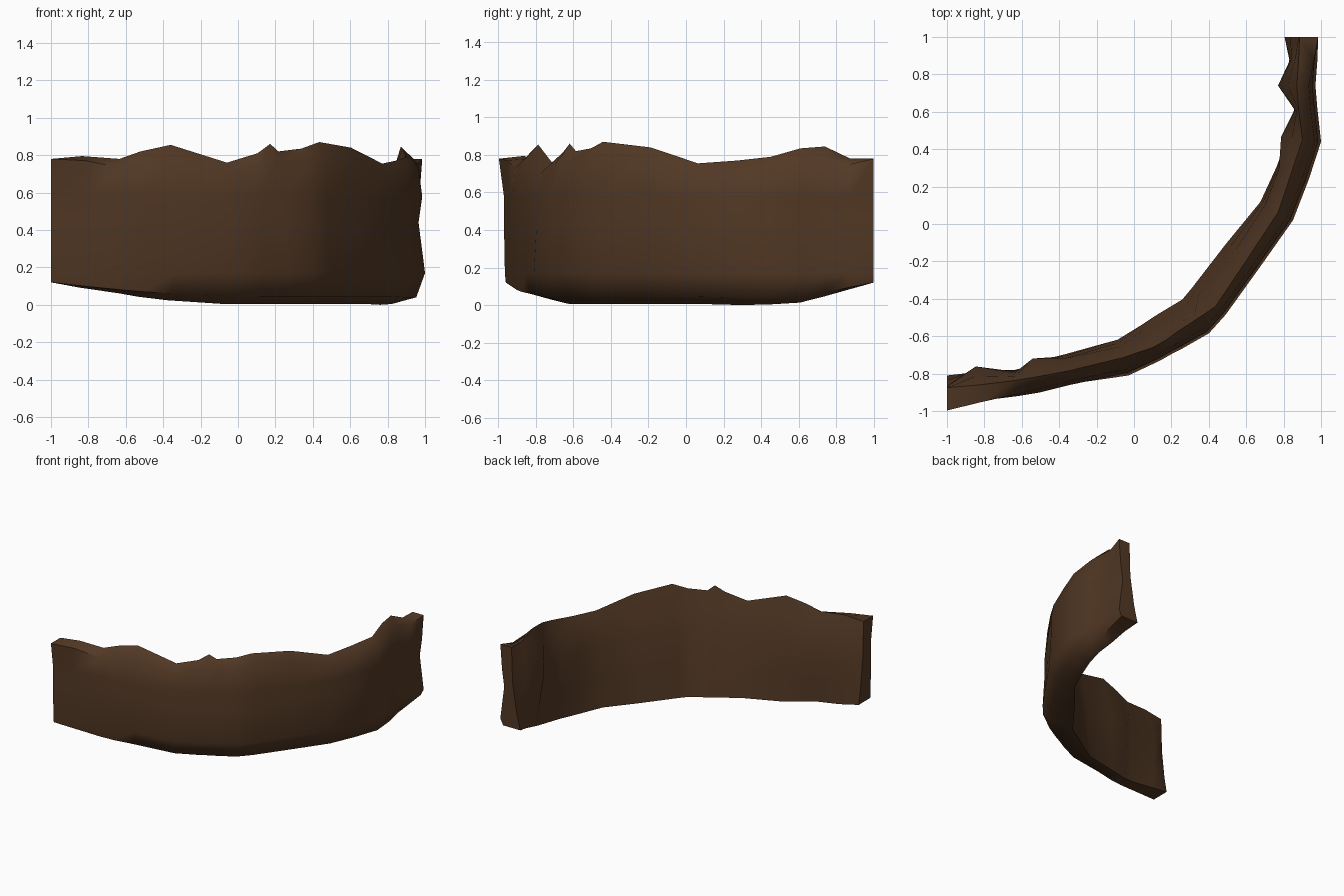
import bpy, bmesh, math
from mathutils import Vector

if "Cube" in bpy.data.objects:
    bpy.data.objects.remove(bpy.data.objects["Cube"])

# Stations along the curved bank:
# outer x, outer y, ridge offset, ridge height, inner bump offset, inner foot offset, bottom height
stations = [
    (-1.00, -0.985, .11, .780, .12, .175, .12),
    (-0.82, -0.96, .10, .795, .20, .17, .10),
    (-0.62, -0.935, .10, .780, .14, .155, .08),
    (-0.50, -0.915, .10, .820, .20, .165, .07),
    (-0.34, -0.875, .09, .855, .16, .18, .06),
    (-0.03, -0.81, .10, .760, .16, .20, .045),
    (0.14, -0.73, .08, .810, .15, .215, .045),
    (0.21, -0.69, .08, .860, .16, .22, .045),
    (0.26, -0.665, .09, .820, .17, .225, .045),
    (0.40, -0.585, .10, .835, .15, .23, .045),
    (0.49, -0.485, .07, .870, .18, .23, .045),
    (0.67, -0.235, .08, .840, .16, .22, .045),
    (0.85, 0.02, .09, .755, .17, .20, .045),
    (0.935, 0.24, .10, .770, .17, .185, .04),
    (1.00, 0.44, .10, .790, .215, .18, .04),
    (0.98, 0.62, .10, .835, .12, .125, .04),
    (0.97, 0.74, .10, .845, .20, .13, .065),
    (0.98, 0.87, .10, .780, .14, .15, .095),
    (0.985, 1.00, .10, .780, .11, .18, .12),
]
pts = [Vector((s[0], s[1])) for s in stations]
last = len(stations) - 1


def inward(i):
    """Direction from the outer face towards the hollow side."""
    if i == 0:
        return Vector((0, 1))
    if i == last:
        return Vector((-1, 0))
    t = (pts[i + 1] - pts[i - 1]).normalized()
    return Vector((-t.y, t.x))


def section(i):
    """Closed cross-section: up the outer face, over the ridge, down the inner face."""
    _, _, r, h, b, foot, zb = stations[i]
    edge = max(0, 1 - i / 2.5, 1 - (last - i) / 2)    # squarer rim near the cut ends
    low = min(1, 2 - abs(i - 9) / 4.5)                # inner foot dips mid-bank
    left = .02 if i < 5 else 0
    rim = h - .06 * (1 - edge)
    if i > 13:
        rim = min(rim, .78)
    profile = [
        (.025 + .025 * low, zb),
        (left, max(.17, zb + .03)),
        (.015 + (.02 if i > 13 else 0), .44),
        (.015, .58),
        (.035 * (1 - edge) - left * .6 * edge, rim),
        (r, h),
        ((r + b) / 2, .68),
        (b, .50),
        (.45 * b + .55 * foot, .25),
        (foot, zb - .04 * low),
    ]
    n = inward(i)
    return [(pts[i].x + n.x * o, pts[i].y + n.y * o, z) for o, z in profile]


# Skin the sections into one solid bank
bm = bmesh.new()
rings = [[bm.verts.new(c) for c in section(i)] for i in range(len(stations))]
for a, b in zip(rings, rings[1:]):
    for k in range(len(a)):
        m = (k + 1) % len(a)
        bm.faces.new((a[k], b[k], b[m], a[m]))
bm.faces.new(rings[0])
bm.faces.new(rings[-1][::-1])
bmesh.ops.recalc_face_normals(bm, faces=bm.faces)

# Settle exactly on the ground
zmin = min(v.co.z for v in bm.verts)
for v in bm.verts:
    v.co.z -= zmin

mesh = bpy.data.meshes.new("earth_bank")
bm.to_mesh(mesh)
bm.free()
bank = bpy.data.objects.new("earth_bank", mesh)
bpy.context.collection.objects.link(bank)

brown = bpy.data.materials.new("dark earth brown")
brown.diffuse_color = (.085, .040, .018, 1)
brown.use_nodes = True
brown.node_tree.nodes["Principled BSDF"].inputs["Base Color"].default_value = brown.diffuse_color
mesh.materials.append(brown)

bpy.context.view_layer.objects.active = bank
bank.select_set(True)
bpy.ops.object.shade_smooth_by_angle(angle=math.radians(60))
